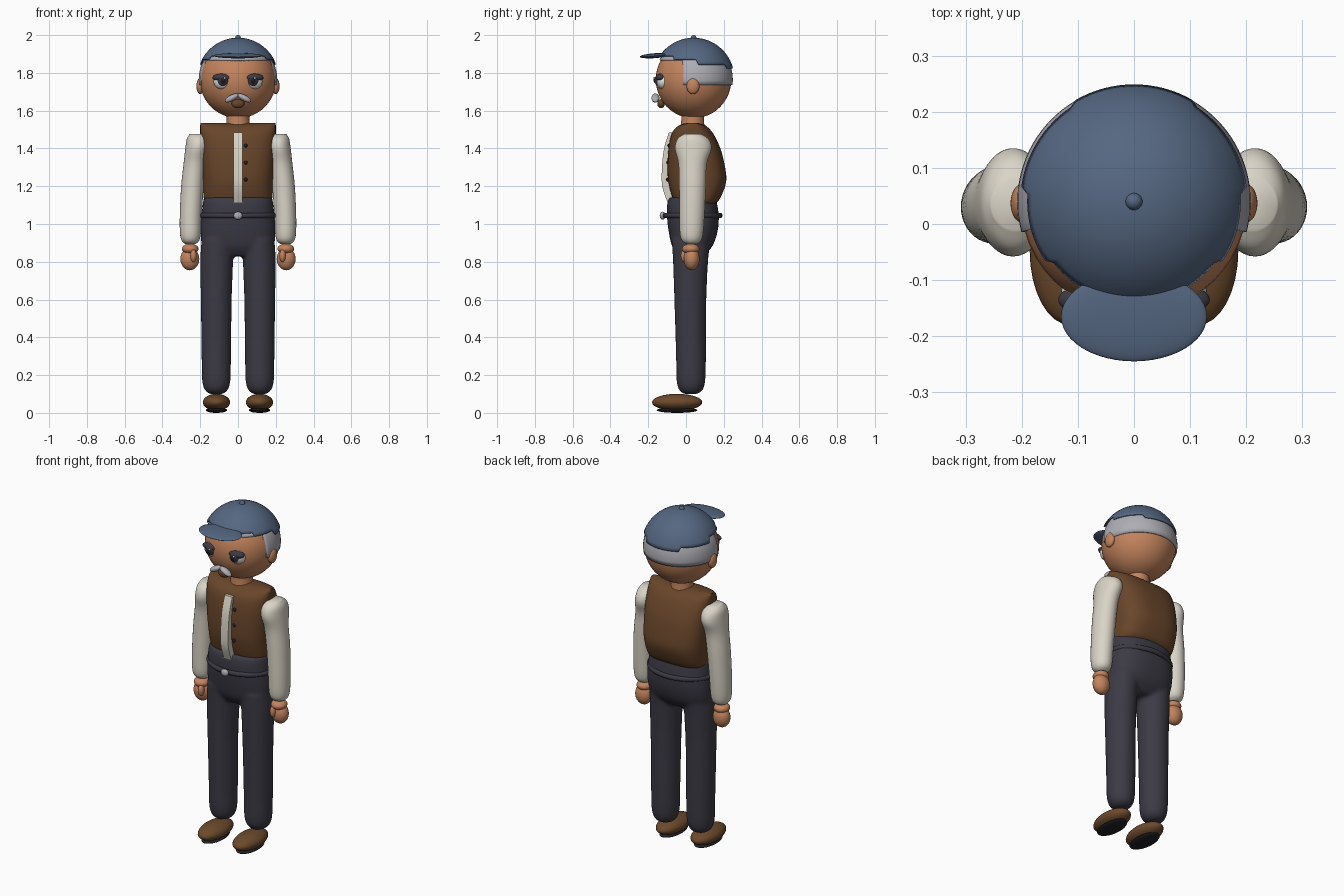
import bpy, bmesh, math
from mathutils import Matrix, Vector

if "Cube" in bpy.data.objects:
    bpy.data.objects.remove(bpy.data.objects["Cube"], do_unlink=True)


def material(name, r, g, b):
    m = bpy.data.materials.new(name)
    m.use_nodes = True
    m.diffuse_color = (r, g, b, 1)
    shader = m.node_tree.nodes["Principled BSDF"]
    shader.inputs["Base Color"].default_value = (r, g, b, 1)
    shader.inputs["Roughness"].default_value = 0.7
    return m


SKIN = material("skin", .55, .23, .11)
VEST = material("vest brown", .14, .06, .023)
LEATHER = material("shoe brown", .15, .068, .025)
CREAM = material("shirt cream", .7, .66, .57)
CHARCOAL = material("trouser charcoal", .045, .043, .06)
BLACK = material("black", .015, .015, .02)
BLUE = material("cap blue", .09, .135, .22)
GREY = material("hair grey", .42, .42, .46)
WHITE = material("eye white", .8, .8, .78)
SIDES = (("left", 1), ("right", -1))


def finish(name, bm, mat, angle=40):
    bmesh.ops.recalc_face_normals(bm, faces=bm.faces)
    mesh = bpy.data.meshes.new(name)
    bm.to_mesh(mesh)
    bm.free()
    mesh.materials.append(mat)
    for p in mesh.polygons:
        p.use_smooth = True
    mesh.set_sharp_from_angle(angle=math.radians(angle))
    ob = bpy.data.objects.new(name, mesh)
    bpy.context.collection.objects.link(ob)
    return ob


def ellipsoid(name, centre, radii, mat, tilt=0, seg=32):
    bm = bmesh.new()
    bmesh.ops.create_uvsphere(bm, u_segments=seg, v_segments=seg // 2, radius=1)
    bm.transform(Matrix.Translation(centre) @ Matrix.Rotation(tilt, 4, "Y")
                 @ Matrix.Diagonal((*radii, 1)))
    return finish(name, bm, mat)


def spline(points, steps=5):
    """Smooth interpolation through a list of equal-length tuples."""
    pts = [Vector(p) for p in points]
    pts = [pts[0]] + pts + [pts[-1]]
    out = []
    for a, b, c, d in zip(pts, pts[1:], pts[2:], pts[3:]):
        for i in range(steps):
            t = i / steps
            out.append(b + (c - a) * (t / 2) + (a * 2 - b * 5 + c * 4 - d) * (t * t / 2)
                       + (b * 3 - a - c * 3 + d) * (t ** 3 / 2))
    return out + [pts[-1]]


def loft(bm, rings, cx=0, side=1, power=2, seg=40):
    """Rings are (z, x offset, x radius, front y, back y)."""
    loops = []
    for z, x, rx, y0, y1 in spline(rings):
        loop = []
        for i in range(seg):
            a = math.tau * i / seg
            c, s = math.cos(a), math.sin(a)
            px = math.copysign(abs(c) ** (2 / power), c) * rx
            py = math.copysign(abs(s) ** (2 / power), s) * (y1 - y0) / 2
            loop.append(bm.verts.new((side * (cx + x + px), (y0 + y1) / 2 + py, z)))
        loops.append(loop)
    for lo, hi in zip(loops, loops[1:]):
        for i in range(seg):
            j = (i + 1) % seg
            bm.faces.new((lo[i], lo[j], hi[j], hi[i]))
    bm.faces.new(loops[0])
    bm.faces.new(loops[-1])


def dome(name, centre, radius, rim, mat, thick, seg=96, rows=14):
    """Spherical shell whose rim height depends on the angle from the front."""
    bm = bmesh.new()
    pole = bm.verts.new((centre[0], centre[1], centre[2] + radius))
    cols = []
    for i in range(seg):
        a = math.tau * i / seg
        off = math.degrees(min(a, math.tau - a))
        low = math.acos((rim(off) - centre[2]) / radius)
        cols.append([bm.verts.new((
            centre[0] + radius * math.sin(low * k / rows) * math.sin(a),
            centre[1] - radius * math.sin(low * k / rows) * math.cos(a),
            centre[2] + radius * math.cos(low * k / rows))) for k in range(1, rows + 1)])
    for i in range(seg):
        p, q = cols[i], cols[(i + 1) % seg]
        bm.faces.new((pole, p[0], q[0]))
        for k in range(rows - 1):
            bm.faces.new((p[k], p[k + 1], q[k + 1], q[k]))
    ob = finish(name, bm, mat)
    shell = ob.modifiers.new("thickness", "SOLIDIFY")
    shell.thickness = thick
    shell.offset = -1
    return ob


# Head, neck and ears
ellipsoid("head", (0, .04, 1.765), (.202, .2, .205), SKIN, seg=48)
bm = bmesh.new()
loft(bm, [(1.5, 0, .065, -.03, .1), (1.55, 0, .06, -.025, .095), (1.6, 0, .06, -.025, .095)])
finish("neck", bm, SKIN)
for label, s in SIDES:
    ellipsoid(label + "_ear", (s * .2, .037, 1.73), (.02, .034, .043), SKIN)

# Face
for label, s in SIDES:
    ellipsoid(label + "_eyeball", (s * .08, -.12, 1.757), (.05, .037, .045), WHITE)
    ellipsoid(label + "_eyelid", (s * .083, -.135, 1.775), (.052, .026, .021), CHARCOAL)
    ellipsoid(label + "_iris", (s * .08, -.141, 1.76), (.03, .026, .032), CHARCOAL)
    ellipsoid(label + "_pupil", (s * .08, -.155, 1.76), (.016, .017, .018), BLACK)
    ellipsoid(label + "_eye_glint", (s * .08 + .01, -.168, 1.772), (.006, .005, .006), WHITE, seg=12)
    ellipsoid(label + "_moustache", (s * .033, -.162, 1.667), (.04, .021, .016), GREY, s * .5)
ellipsoid("mouth", (0, -.132, 1.637), (.034, .02, .024), VEST)

# Hair and cap
dome("hair", (0, .04, 1.765), .208, lambda a: 1.868 if a < 73 else 1.735, GREY, .012)


def cap_rim(a):
    return 1.89 if a < 54 else 1.872 if a < 97 else 1.845 if a < 147 else 1.825


dome("cap", (0, .04, 1.77), .216, cap_rim, BLUE, .006)
ellipsoid("cap_button", (0, .04, 1.985), (.015, .015, .015), BLUE)
brim = ellipsoid("cap_brim", (0, 0, 0), (.13, .08, .013), BLUE, seg=48)
brim.location = (0, -.165, 1.891)
brim.rotation_euler.x = math.radians(4)

# Vest with shirt placket and buttons
bm = bmesh.new()
loft(bm, [(1.105, 0, .17, -.045, .15), (1.135, 0, .181, -.07, .18), (1.22, 0, .187, -.093, .212),
          (1.3, 0, .193, -.098, .207), (1.4, 0, .198, -.093, .182), (1.48, 0, .2, -.075, .143),
          (1.52, 0, .2, -.04, .105), (1.535, 0, .199, .005, .065)], power=2.8, seg=64)
finish("vest", bm, VEST)

bm = bmesh.new()
rows = []
for y, z in spline([(-.098, 1.115), (-.126, 1.2), (-.127, 1.3), (-.116, 1.4), (-.09, 1.485)]):
    rows.append([bm.verts.new(p) for p in ((-.025, y, z), (.025, y, z),
                                           (.025, y + .045, z), (-.025, y + .045, z))])
for lo, hi in zip(rows, rows[1:]):
    for i in range(4):
        j = (i + 1) % 4
        bm.faces.new((lo[i], lo[j], hi[j], hi[i]))
bm.faces.new(rows[0])
bm.faces.new(rows[-1])
finish("shirt_placket", bm, CREAM)
for i in range(3):
    ellipsoid(f"vest_button_{i + 1}", (.041, -.097 + .004 * i * i / 2, 1.235 + .09 * i),
              (.01, .008, .01), BLACK, seg=16)

# Arms and hands
for label, s in SIDES:
    bm = bmesh.new()
    loft(bm, [(.893, .252, .025, .005, .055), (.91, .252, .045, -.02, .078),
              (.95, .252, .055, -.032, .09), (1.05, .25, .058, -.035, .098),
              (1.2, .241, .06, -.036, .105), (1.32, .228, .06, -.04, .11),
              (1.4, .216, .063, -.058, .135), (1.45, .212, .059, -.045, .12),
              (1.477, .21, .045, -.01, .08)], side=s)
    finish(label + "_sleeve", bm, CREAM, 60)
    ellipsoid(label + "_wrist", (s * .253, .025, .868), (.044, .046, .028), SKIN)
    ellipsoid(label + "_hand", (s * .255, .03, .815), (.05, .042, .06), SKIN)
    ellipsoid(label + "_thumb", (s * .236, -.008, .832), (.017, .02, .034), SKIN)

# Trousers: hips and two legs fused into one smooth skin
bm = bmesh.new()
loft(bm, [(.83, 0, .12, -.04, .09), (.88, 0, .185, -.073, .138), (.95, 0, .198, -.09, .165),
          (1.03, 0, .195, -.1, .174), (1.1, 0, .187, -.1, .166), (1.14, 0, .182, -.09, .155)],
     power=2.4, seg=56)
for label, s in SIDES:
    loft(bm, [(.1, .115, .035, -.01, .06), (.12, .115, .06, -.036, .088), (.17, .115, .075, -.05, .102),
              (.3, .115, .078, -.053, .106), (.6, .115, .082, -.062, .108), (.8, .113, .087, -.069, .117),
              (.92, .108, .085, -.075, .13)], side=s)
trousers = finish("trousers", bm, CHARCOAL, 180)
fuse = trousers.modifiers.new("fuse", "REMESH")
fuse.mode = "VOXEL"
fuse.voxel_size = .01
fuse.use_smooth_shade = True
soft = trousers.modifiers.new("soften", "SMOOTH")
soft.factor = .5
soft.iterations = 8

# Belt and buckle
bm = bmesh.new()
hoop = []
for i in range(64):
    a = math.tau * i / 64
    hoop.append([bm.verts.new(((.192 + .012 * math.cos(b)) * math.cos(a),
                               .035 + (.146 + .012 * math.cos(b)) * math.sin(a),
                               1.045 + .014 * math.sin(b)))
                 for b in (math.tau * k / 12 for k in range(12))])
for i in range(64):
    p, q = hoop[i], hoop[(i + 1) % 64]
    for k in range(12):
        m = (k + 1) % 12
        bm.faces.new((p[k], q[k], q[m], p[m]))
finish("belt", bm, CHARCOAL)
ellipsoid("belt_buckle", (0, -.124, 1.044), (.023, .015, .021), GREY)

# Shoes with dark soles
for label, s in SIDES:
    shoe = ellipsoid(label + "_shoe", (s * .114, -.047, .056), (.072, .133, .045), LEATHER)
    ellipsoid(label + "_sole", (s * .114, -.047, .014), (.056, .108, .014), BLACK)
